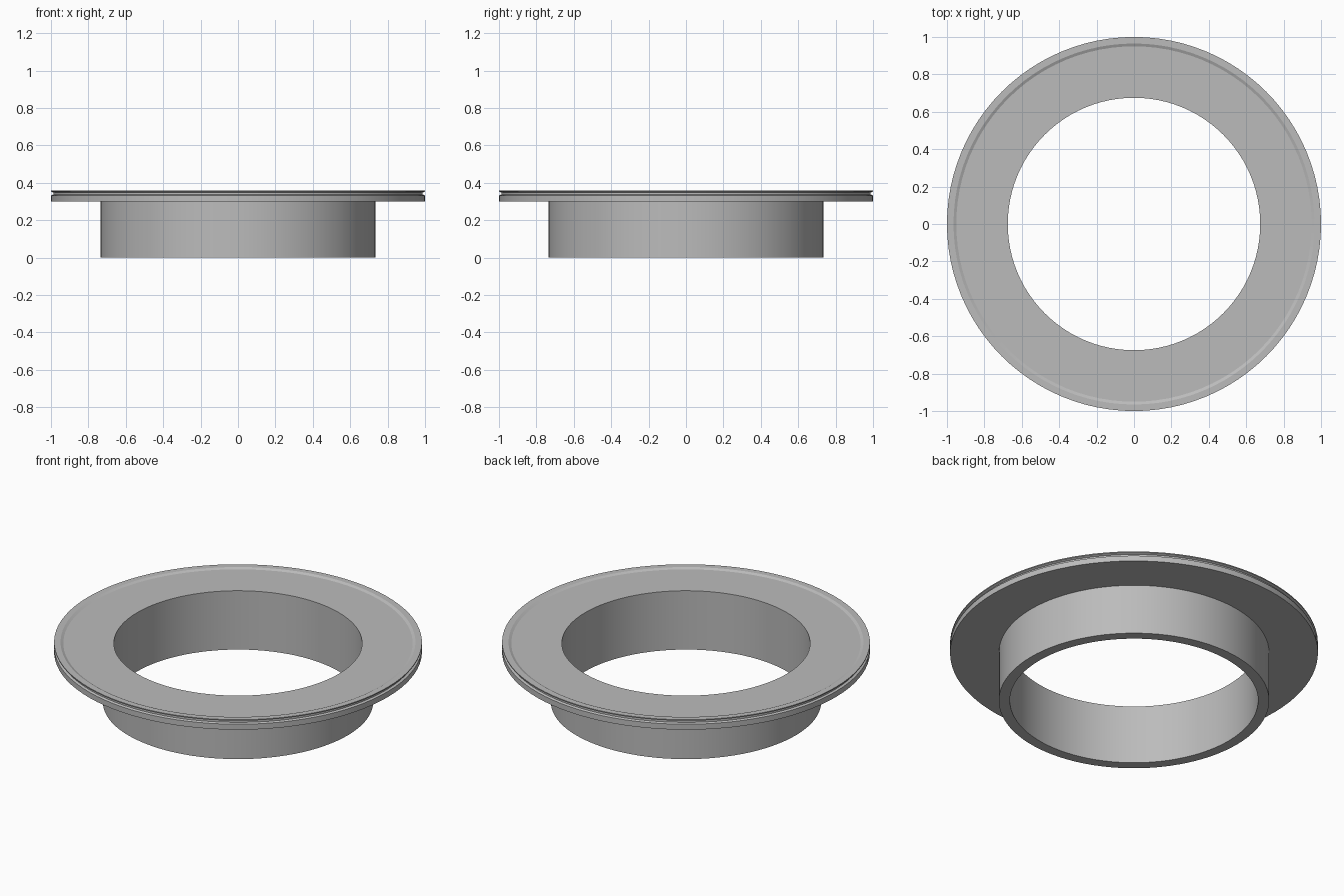
import bpy
import bmesh
import math

if "Cube" in bpy.data.objects:
    bpy.data.objects.remove(bpy.data.objects["Cube"])

SIDES = 96

# Single grey metal
metal = bpy.data.materials.new("grey metal")
metal.use_nodes = True
grey = (0.5, 0.5, 0.5, 1)
metal.diffuse_color = grey
metal.node_tree.nodes["Principled BSDF"].inputs["Base Color"].default_value = grey


def lathe(name, profile):
    """Revolve a closed (radius, height) profile around z."""
    bm = bmesh.new()
    verts = [bm.verts.new((r, 0, z)) for r, z in profile]
    edges = [bm.edges.new((a, b)) for a, b in zip(verts, verts[1:] + verts[:1])]
    bmesh.ops.spin(bm, geom=verts + edges, cent=(0, 0, 0), axis=(0, 0, 1),
                   angle=math.tau, steps=SIDES, use_duplicate=False)
    bmesh.ops.remove_doubles(bm, verts=bm.verts, dist=0.0001)
    bmesh.ops.recalc_face_normals(bm, faces=bm.faces)
    mesh = bpy.data.meshes.new(name)
    bm.to_mesh(mesh)
    bm.free()
    obj = bpy.data.objects.new(name, mesh)
    bpy.context.collection.objects.link(obj)
    mesh.materials.append(metal)
    bpy.ops.object.select_all(action='DESELECT')
    obj.select_set(True)
    bpy.context.view_layer.objects.active = obj
    bpy.ops.object.shade_smooth_by_angle(angle=math.radians(25))
    return obj


# Tube and flange turned as one piece, with a rim groove and a shallow top recess
BORE, TUBE, RIM = 0.675, 0.735, 1.0
lathe("flanged_collar", [
    (BORE, 0), (TUBE, 0), (TUBE, 0.3),
    (RIM, 0.3), (RIM, 0.333),
    (0.987, 0.338), (0.987, 0.348),
    (RIM, 0.354), (RIM, 0.36),
    (0.965, 0.36), (0.95, 0.353),
    (BORE, 0.353),
])
